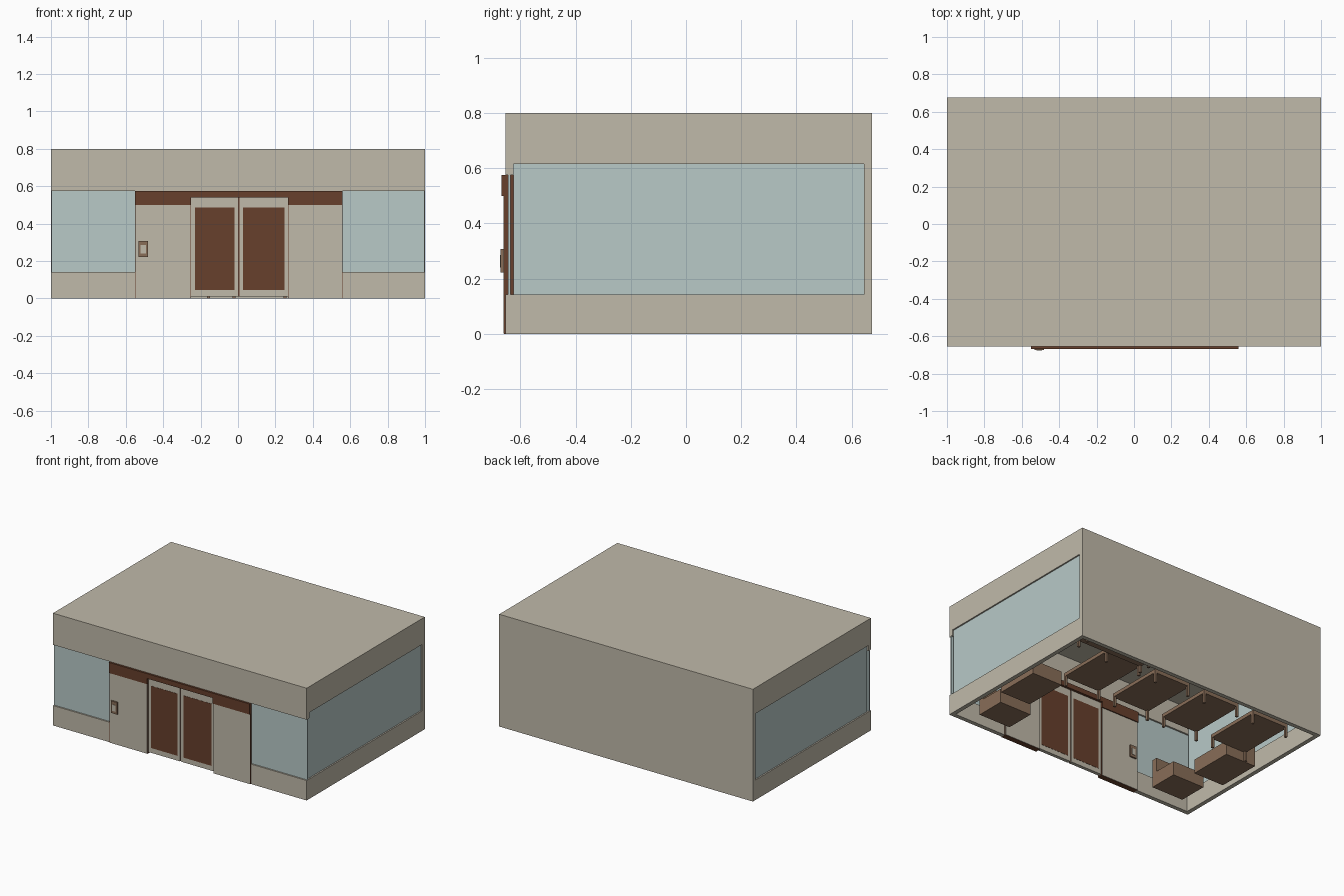
import bpy
import bmesh

cube = bpy.data.objects.get("Cube")
if cube:
    bpy.data.objects.remove(cube, do_unlink=True)


def material(name, rgb):
    m = bpy.data.materials.new(name)
    m.use_nodes = True
    m.diffuse_color = (*rgb, 1)
    m.node_tree.nodes["Principled BSDF"].inputs["Base Color"].default_value = (*rgb, 1)
    return m


BEIGE = material("beige_wall", (0.53, 0.49, 0.40))
GLASS = material("pale_glass", (0.48, 0.585, 0.575))
BROWN = material("red_brown", (0.135, 0.05, 0.025))
WOOD = material("wood", (0.25, 0.155, 0.097))


def box(name, x, y, z, mat):
    """Box spanning the given (min, max) ranges."""
    bm = bmesh.new()
    bmesh.ops.create_cube(bm, size=1)
    for v in bm.verts:
        v.co = [r[0] if c < 0 else r[1] for c, r in zip(v.co, (x, y, z))]
    mesh = bpy.data.meshes.new(name)
    bm.to_mesh(mesh)
    bm.free()
    mesh.materials.append(mat)
    ob = bpy.data.objects.new(name, mesh)
    bpy.context.collection.objects.link(ob)
    return ob


def cut(target, cutters):
    """Subtract the cutters, bake the result and remove them."""
    for c in cutters:
        c.hide_render = True
        mod = target.modifiers.new("cut", "BOOLEAN")
        mod.operation, mod.solver, mod.object = "DIFFERENCE", "EXACT", c
    graph = bpy.context.evaluated_depsgraph_get()
    target.data = bpy.data.meshes.new_from_object(target.evaluated_get(graph))
    target.modifiers.clear()
    for c in cutters:
        bpy.data.objects.remove(c, do_unlink=True)


FRONT, BACK, T = -0.655, 0.675, 0.03
DOOR_X = (-0.55, 0.56)
HEAD = 0.575           # top of the front opening
SILL = 0.142

# Building shell, open underneath
shell = box("building_shell", (-1, 1), (FRONT, BACK), (0, 0.8), BEIGE)
cut(shell, [
    box("room_cutter", (-1 + T, 1 - T), (FRONT + T, BACK - T), (-0.1, 0.77), BEIGE),
    box("side_window_cutter", (-1.1, 1.1), (FRONT + T, BACK - T), (SILL, 0.615), BEIGE),
    box("front_window_cutter", (-1.1, 1.1), (-0.8, -0.62), (SILL, HEAD), BEIGE),
    box("door_cutter", DOOR_X, (-0.8, -0.61), (-0.1, HEAD), BEIGE),
])

# Glazing
for side, s in (("left", 1), ("right", -1)):
    box(side + "_side_glass", sorted((s * 0.98, s * 0.99)),
        (FRONT + T, BACK - T), (SILL, 0.615), GLASS)
for side, x in (("left", (DOOR_X[1], 0.998)), ("right", (-0.998, DOOR_X[0]))):
    box(side + "_front_glass", x, (-0.645, -0.637), (SILL, HEAD), GLASS)

# Entrance: fixed panels with a brown core and beige facings
MID = -0.64


def both_faces(name, x, near, far, z, mat):
    """Same part on the outer and inner face of the entrance."""
    for label, s in (("outer", -1), ("inner", 1)):
        box(label + "_" + name, x, sorted((MID + s * near, MID + s * far)), z, mat)


DOORS = (-0.25, 0.267)
for side, x in (("right", (DOOR_X[0], DOORS[0])), ("left", (DOORS[1], DOOR_X[1]))):
    box(side + "_panel_core", x, (MID - 0.019, MID + 0.019), (0, HEAD), BROWN)
    both_faces(side + "_panel_facing", (x[0] + 0.003, x[1] - 0.003),
               0.019, 0.022, (0.001, 0.5), BEIGE)
    both_faces(side + "_header_box", x, 0.019, 0.029, (0.5, HEAD), BROWN)
both_faces("centre_header", DOORS, 0, 0.029, (0.54, HEAD), BROWN)

# Sliding doors with brown infill
for side, a, b in (("right", -0.25, -0.001), ("left", 0.008, 0.267)):
    box(side + "_door", (a, b), (MID - 0.012, MID + 0.012), (0.01, 0.54), BEIGE)
    both_faces(side + "_door_infill", (a + 0.02, b - 0.018),
               0.012, 0.0135, (0.045, 0.487), BROWN)
box("door_gap", (-0.001, 0.008), (MID - 0.006, MID + 0.006), (0.01, 0.54), BROWN)

# Wall control by the doors
both_faces("control_frame", (-0.532, -0.482), 0.022, 0.033, (0.222, 0.308), WOOD)
both_faces("control_plate", (-0.521, -0.493), 0.033, 0.035, (0.24, 0.285), BEIGE)


def table(name, x, y, under, top, leg=0.016):
    box(name + "_top", x, y, (under, top), WOOD)
    for i, lx in enumerate((x[0], x[1] - leg)):
        for j, ly in enumerate((y[0], y[1] - leg)):
            box(f"{name}_leg_{i}{j}", (lx, lx + leg), (ly, ly + leg), (0, under), WOOD)


# Row of low tables and a long bench at the back
for i in range(4):
    x = -0.85 + i * 0.41
    table(f"table_{i + 1}", (x, x + 0.29), (0.1, 0.52), 0.07, 0.095)
table("back_bench", (0.40, 0.93), (0.54, 0.64), 0.05, 0.075)

# Seats near the front windows: block and backrest
for side, s in (("left", 1), ("right", -1)):
    box(side + "_side_seat", sorted((s * 0.69, s * 0.93)), (-0.22, 0.1), (0, 0.1), WOOD)
    box(side + "_side_seat_back", sorted((s * 0.88, s * 0.93)), (-0.22, 0.1), (0.1, 0.2), WOOD)
    box(side + "_front_seat", sorted((s * 0.6, s * 0.85)), (-0.53, -0.32), (0, 0.1), WOOD)
    box(side + "_front_seat_back", sorted((s * 0.6, s * 0.85)), (-0.53, -0.49), (0.1, 0.2), WOOD)
